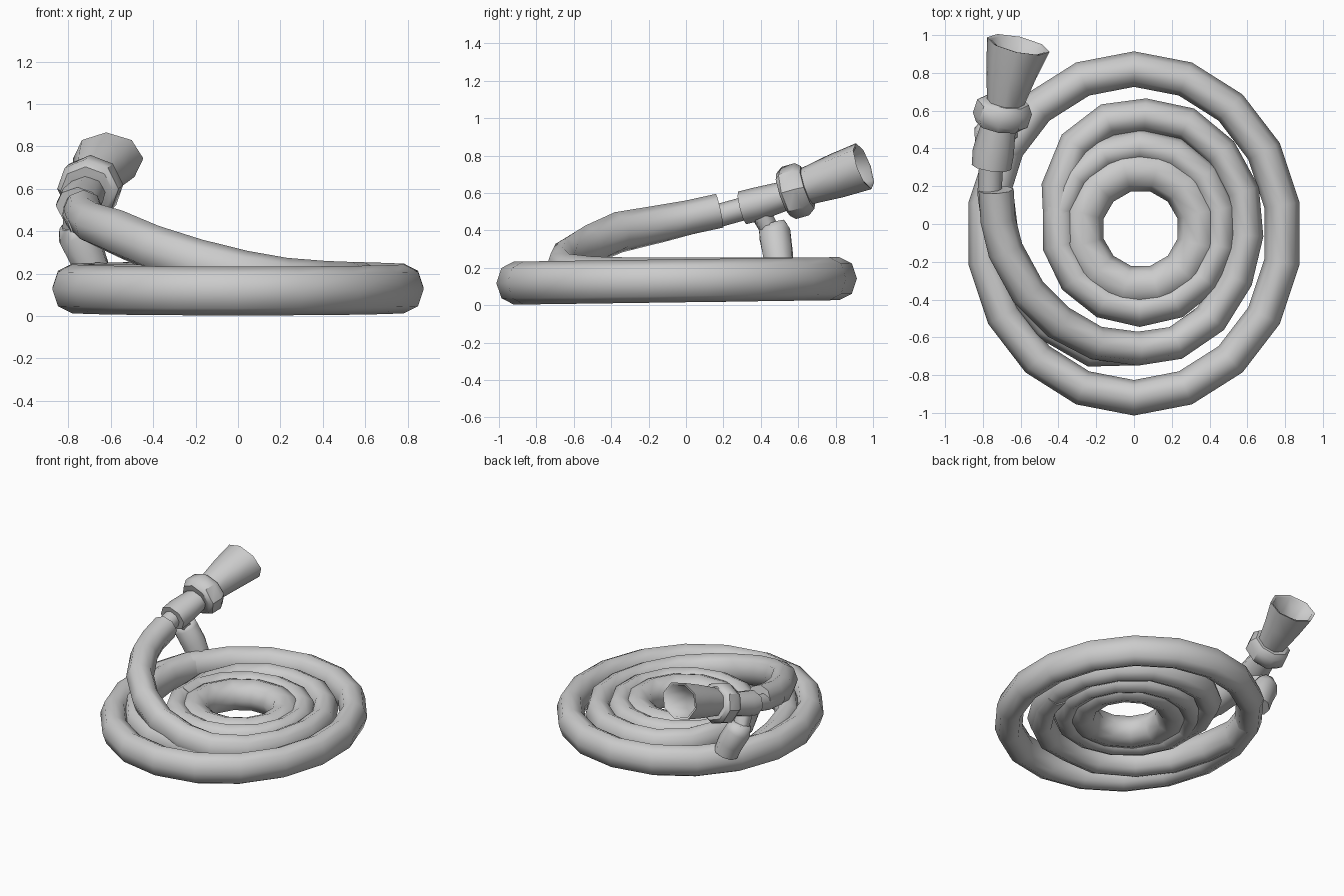
import bpy, bmesh
from math import cos, sin, pi, radians
from mathutils import Vector

cube = bpy.data.objects.get("Cube")
if cube:
    bpy.data.objects.remove(cube, do_unlink=True)

grey = bpy.data.materials.new("hose grey")
grey.use_nodes = True
grey.diffuse_color = (0.6, 0.6, 0.6, 1)
grey.node_tree.nodes["Principled BSDF"].inputs["Base Color"].default_value = (0.6, 0.6, 0.6, 1)


def sweep(name, path, sizes, closed=False, axis=None, sharp=75, sides=8):
    """Skin an oval section along a path; sizes are (half width, half height).
    A fixed axis keeps every section parallel, so the path may fold back inside."""
    path = [Vector(p) for p in path]
    n = len(path)
    if len(sizes) == 1:
        sizes = sizes * n
    bm = bmesh.new()
    rings = []
    for i, p in enumerate(path):
        if axis:
            t = Vector(axis)
        elif closed:
            t = path[(i + 1) % n] - path[i - 1]
        else:
            t = path[min(i + 1, n - 1)] - path[max(i - 1, 0)]
        side = t.cross(Vector((0, 0, 1))).normalized()
        up = side.cross(t).normalized()
        w, h = sizes[i]
        angles = [2 * pi * k / sides for k in range(sides)]
        rings.append([bm.verts.new(p + side * w * cos(a) + up * h * sin(a)) for a in angles])
    for i in range(n if closed else n - 1):
        a, b = rings[i], rings[(i + 1) % n]
        for k in range(sides):
            j = (k + 1) % sides
            bm.faces.new((a[k], a[j], b[j], b[k]))
    if not closed:
        bm.faces.new(rings[0])
        bm.faces.new(rings[-1])
    bmesh.ops.recalc_face_normals(bm, faces=bm.faces)
    mesh = bpy.data.meshes.new(name)
    bm.to_mesh(mesh)
    bm.free()
    mesh.materials.append(grey)
    obj = bpy.data.objects.new(name, mesh)
    bpy.context.collection.objects.link(obj)
    bpy.ops.object.select_all(action='DESELECT')
    obj.select_set(True)
    bpy.context.view_layer.objects.active = obj
    bpy.ops.object.shade_smooth_by_angle(angle=radians(sharp))


def ring_path(cx, cy, z, rx, ry, count, tilt=0.0):
    angles = [2 * pi * (k + 0.5) / count for k in range(count)]
    return [(cx + rx * cos(a), cy + ry * sin(a), z + tilt * sin(a)) for a in angles]


# Flat coils
sweep("outer_coil", ring_path(0, -0.05, 0.13, 0.795, 0.87, 18, 0.012), [(0.094, 0.115)], closed=True)
sweep("inner_coil", ring_path(0.03, -0.02, 0.14, 0.435, 0.435, 14), [(0.09, 0.115)], closed=True)
sweep("centre_coil", ring_path(0.035, -0.025, 0.14, 0.318, 0.318, 12), [(0.115, 0.115)], closed=True)

# Middle coil that winds out of the inner one and climbs to the nozzle
path = [(-0.385, -0.1, 0.138), (-0.4, 0.2, 0.14), (-0.31, 0.42, 0.14), (-0.14, 0.55, 0.14),
        (0.06, 0.575, 0.14), (0.28, 0.53, 0.14), (0.46, 0.38, 0.14), (0.575, 0.17, 0.14),
        (0.595, -0.06, 0.14), (0.54, -0.29, 0.14), (0.41, -0.5, 0.145), (0.22, -0.63, 0.16),
        (0.02, -0.66, 0.195), (-0.2, -0.63, 0.25), (-0.4, -0.52, 0.32), (-0.56, -0.36, 0.39),
        (-0.68, -0.14, 0.435), (-0.72, 0.02, 0.47), (-0.73, 0.18, 0.505)]
sweep("rising_coil", path, [(0.09, 0.115)] * 14 + [(0.095, 0.11)] * 2 + [(0.095, 0.1)] + [(0.093, 0.092)] * 2)

# Flat run under the climb that joins the outer coil
path = [(0.575, -0.13, 0.13), (0.53, -0.3, 0.13), (0.4, -0.5, 0.13), (0.22, -0.63, 0.13),
        (0.02, -0.66, 0.13), (-0.22, -0.67, 0.13), (-0.46, -0.53, 0.13), (-0.62, -0.32, 0.13),
        (-0.7, -0.05, 0.13), (-0.73, 0.2, 0.13), (-0.67, 0.4, 0.135)]
sweep("joining_coil", path, [(0.088, 0.112)])

# Nozzle: neck, grip, collar and open flared mouth
sweep("nozzle_neck", [(-0.74, -0.02, 0.44), (-0.765, 0.16, 0.475), (-0.755, 0.34, 0.525)], [(0.064, 0.062)])
sweep("nozzle_grip", [(-0.755, 0.3, 0.52), (-0.745, 0.38, 0.54), (-0.705, 0.58, 0.6)],
      [(0.105, 0.09), (0.11, 0.09), (0.085, 0.075)])
sweep("nozzle_collar", [(-0.713, 0.52, 0.59), (-0.708, 0.55, 0.6), (-0.685, 0.62, 0.62), (-0.68, 0.65, 0.63)],
      [(0.125, 0.12), (0.15, 0.145), (0.15, 0.145), (0.125, 0.12)], sharp=40)
sweep("nozzle_mouth", [(-0.69, 0.6, 0.62), (-0.65, 0.8, 0.69), (-0.612, 0.95, 0.743),
                       (-0.613, 0.945, 0.741), (-0.65, 0.8, 0.69), (-0.68, 0.67, 0.645)],
      [(0.09, 0.095), (0.135, 0.12), (0.17, 0.13), (0.15, 0.112), (0.11, 0.1), (0.07, 0.07)],
      axis=(0.08, 0.35, 0.123))

# Valve stub between the grip and the outer coil
sweep("valve_stub", [(-0.68, 0.5, 0.2), (-0.71, 0.49, 0.28), (-0.765, 0.475, 0.38), (-0.775, 0.46, 0.43)],
      [(0.08, 0.085), (0.085, 0.09), (0.09, 0.09), (0.065, 0.08)])
sweep("valve_stem", [(-0.775, 0.47, 0.36), (-0.755, 0.38, 0.53)], [(0.055, 0.05), (0.07, 0.06)], sides=6)
